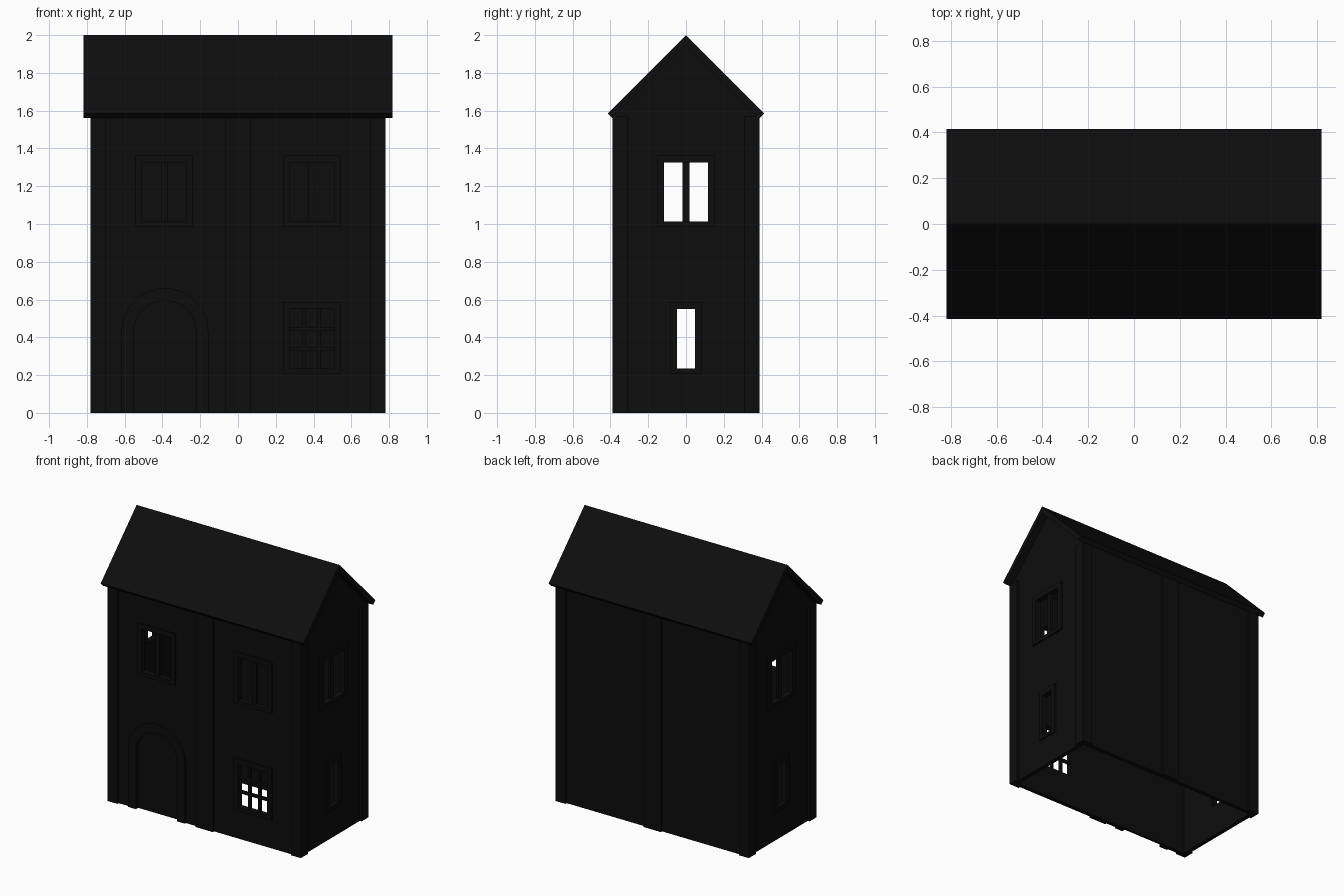
import bpy, bmesh, math

if "Cube" in bpy.data.objects:
    bpy.data.objects.remove(bpy.data.objects["Cube"])

black = bpy.data.materials.new("soot_black")
black.diffuse_color = (0.004, 0.004, 0.004, 1)
black.use_nodes = True
black.node_tree.nodes["Principled BSDF"].inputs["Base Color"].default_value = black.diffuse_color


def prism(name, pts, axis, a, b):
    """Extrude a 2D outline from a to b along x (outline y,z), y (x,z) or z (x,y)."""
    place = {"x": lambda p, t: (t, p[0], p[1]),
             "y": lambda p, t: (p[0], t, p[1]),
             "z": lambda p, t: (p[0], p[1], t)}[axis]
    bm = bmesh.new()
    lo = [bm.verts.new(place(p, a)) for p in pts]
    hi = [bm.verts.new(place(p, b)) for p in pts]
    bm.faces.new(lo)
    bm.faces.new(hi)
    n = len(pts)
    for i in range(n):
        j = (i + 1) % n
        bm.faces.new((lo[i], lo[j], hi[j], hi[i]))
    bmesh.ops.recalc_face_normals(bm, faces=bm.faces)
    me = bpy.data.meshes.new(name)
    bm.to_mesh(me)
    bm.free()
    me.materials.append(black)
    ob = bpy.data.objects.new(name, me)
    bpy.context.collection.objects.link(ob)
    return ob


def rect(u0, u1, v0, v1):
    return [(u0, v0), (u1, v0), (u1, v1), (u0, v1)]


def cut(target, cutter):
    mod = target.modifiers.new("cut", "BOOLEAN")
    mod.operation, mod.solver, mod.object = "DIFFERENCE", "EXACT", cutter
    bpy.context.view_layer.objects.active = target
    bpy.ops.object.modifier_apply(modifier=mod.name)
    bpy.data.objects.remove(cutter)


def arc(r, cx, cz, n=20):
    return [(cx + r * math.cos(math.pi * i / n), cz + r * math.sin(math.pi * i / n))
            for i in range(n + 1)]


def gable(w, peak, z0):
    return [(-w, z0), (w, z0), (w, peak - w), (0, peak), (-w, peak - w)]


# Hollow walls, open underneath
WX, WY, T = 0.765, 0.376, 0.03
walls = prism("walls", gable(WY, 1.953, 0), "x", -WX, WX)
cut(walls, prism("room_cutter", gable(WY - T, 1.92, -0.1), "x", T - WX, WX - T))

# Roof slab with square-cut eaves
prism("roof", [(0, 2), (-0.415, 1.585), (-0.39, 1.56), (0, 1.95),
               (0.39, 1.56), (0.415, 1.585)], "x", -0.818, 0.818)

# Corner posts wrapping the walls, and middle pilasters front and back
for sx in (-1, 1):
    for sy in (-1, 1):
        L = [(0.78, 0.39), (0.70, 0.39), (0.70, 0.37), (0.76, 0.37), (0.76, 0.31), (0.78, 0.31)]
        prism("corner_post", [(sx * x, sy * y) for x, y in L], "z", 0, 1.568)
for s in (-1, 1):
    prism("middle_pilaster", rect(-0.07, 0.07, s * 0.37, s * 0.39), "z", 0, 1.568)


def window(axis, side, c, w, z0, z1, cols, rows, bar, frame=0.036):
    """Cut an opening, then add a raised frame and glazing bars."""
    d = WX if axis == "x" else WY
    cut(walls, prism("window_cutter", rect(c - w, c + w, z0, z1), axis,
                     side * (d - 0.08), side * (d + 0.08)))
    a, b = side * (d - 0.005), side * (d + 0.012)
    for s in (-1, 1):
        prism("window_jamb", rect(*sorted((c + s * w, c + s * (w + frame))), z0, z1), axis, a, b)
    prism("window_head", rect(c - w - frame, c + w + frame, z1, z1 + frame), axis, a, b)
    prism("window_sill", rect(c - w - frame, c + w + frame, z0 - 0.026, z0), axis, a, b)
    a, b = side * (d - 0.025), side * (d - 0.005)
    for i in range(1, cols):
        u = c - w + 2 * w * i / cols
        prism("window_mullion", rect(u - bar, u + bar, z0, z1), axis, a, b)
    for i in range(1, rows):
        v = z0 + (z1 - z0) * i / rows
        prism("window_bar", rect(c - w, c + w, v - bar, v + bar), axis, a, b)


# Front windows
for x in (-0.39, 0.39):
    window("y", -1, x, 0.117, 1.012, 1.326, 2, 1, 0.018)
window("y", -1, 0.39, 0.117, 0.235, 0.55, 3, 3, 0.009)
# Side windows
for s in (-1, 1):
    window("x", s, 0, 0.117, 1.012, 1.326, 2, 1, 0.018)
    window("x", s, 0, 0.048, 0.235, 0.55, 1, 1, 0.01)

# Arched door with its surround
DX, DZ, R0, R1 = -0.387, 0.43, 0.165, 0.23
opening = [(DX - R0, -0.05), (DX + R0, -0.05)] + arc(R0, DX, DZ)
cut(walls, prism("door_cutter", opening, "y", -0.45, -0.3))
door = [(DX - R0, 0), (DX + R0, 0)] + arc(R0, DX, DZ)
prism("door", door, "y", -0.362, -0.346)
surround = ([(DX + R0, 0), (DX + R1, 0)] + arc(R1, DX, DZ) + [(DX - R1, 0), (DX - R0, 0)]
            + arc(R0, DX, DZ)[::-1])
prism("door_surround", surround, "y", -0.388, -0.37)
